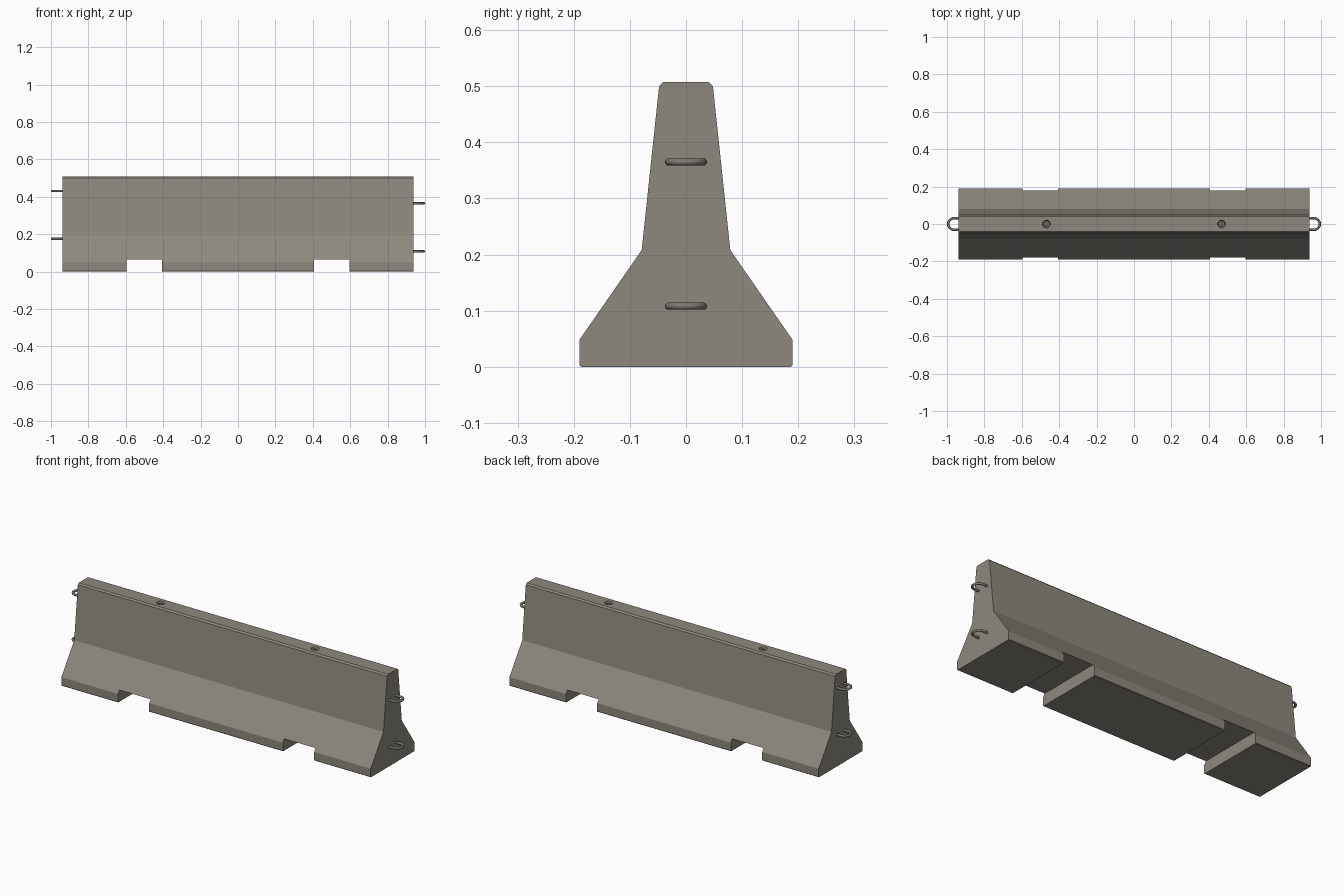
import bpy, bmesh, math
from mathutils import Matrix

if "Cube" in bpy.data.objects:
    bpy.data.objects.remove(bpy.data.objects["Cube"])


def material(name, rgb):
    m = bpy.data.materials.new(name)
    m.diffuse_color = (*rgb, 1)
    m.use_nodes = True
    m.node_tree.nodes["Principled BSDF"].inputs["Base Color"].default_value = m.diffuse_color
    return m


CONCRETE = material("grey concrete", (0.27, 0.25, 0.21))
STEEL = material("dull steel", (0.20, 0.19, 0.17))
END = 0.9375          # half length of the concrete
TOP = 0.508


def add_object(name, bm, mat):
    bmesh.ops.recalc_face_normals(bm, faces=bm.faces)
    me = bpy.data.meshes.new(name)
    bm.to_mesh(me)
    bm.free()
    me.materials.append(mat)
    ob = bpy.data.objects.new(name, me)
    bpy.context.collection.objects.link(ob)
    return ob


# Concrete barrier: half profile mirrored, then extruded along x
half = [(0.187, 0.0), (0.19, 0.003), (0.19, 0.048), (0.079, 0.208),
        (0.048, 0.500), (0.040, TOP)]
profile = half + [(-y, z) for y, z in reversed(half)]
bm = bmesh.new()
face = bm.faces.new([bm.verts.new((-END, y, z)) for y, z in profile])
ext = bmesh.ops.extrude_face_region(bm, geom=[face])
bmesh.ops.translate(bm, vec=(2 * END, 0, 0),
                    verts=[v for v in ext["geom"] if isinstance(v, bmesh.types.BMVert)])
barrier = add_object("barrier_body", bm, CONCRETE)

# Cutters: two forklift slots below, two lifting sockets on top
bm = bmesh.new()
for s in (-1, 1):
    bmesh.ops.create_cube(bm, size=1, matrix=Matrix.Translation((s * 0.5, 0, 0.0175))
                          @ Matrix.Diagonal((0.19, 0.6, 0.095, 1)))
    bmesh.ops.create_cone(bm, cap_ends=True, segments=20, radius1=0.016, radius2=0.026,
                          depth=0.04, matrix=Matrix.Translation((s * 0.468, 0, TOP)))
cutter = add_object("slot_cutter", bm, CONCRETE)
cutter.hide_render = True
mod = barrier.modifiers.new("slots", "BOOLEAN")
mod.operation = "DIFFERENCE"
mod.solver = "EXACT"
mod.object = cutter
bpy.context.view_layer.objects.active = barrier
bpy.ops.object.modifier_apply(modifier=mod.name)
bpy.data.objects.remove(cutter)

# Lifting pins inside the sockets
for s in (-1, 1):
    bm = bmesh.new()
    bmesh.ops.create_cone(bm, cap_ends=True, segments=16, radius1=0.010, radius2=0.010,
                          depth=0.018, matrix=Matrix.Translation((s * 0.468, 0, TOP - 0.013)))
    add_object("lifting_pin", bm, STEEL)


# Steel connecting loops: U-shaped rods, staggered in height between the ends
def connector_loop(side, z, r=0.031, tube=0.0065, sides=10):
    cx = 1.0 - r - tube
    arc = [math.radians(-90 + 180 * i / 14) for i in range(15)]
    path = [(END - 0.02, -r, 0, -1)]
    path += [(cx + r * math.cos(a), r * math.sin(a), math.cos(a), math.sin(a)) for a in arc]
    path += [(END - 0.02, r, 0, 1)]
    bm = bmesh.new()
    rings = []
    for x, y, nx, ny in path:
        ring = []
        for k in range(sides):
            t = 2 * math.pi * k / sides
            c = tube * math.cos(t)
            ring.append(bm.verts.new((side * (x + nx * c), y + ny * c,
                                      z + tube * math.sin(t))))
        rings.append(ring)
    for a, b in zip(rings, rings[1:]):
        for k in range(sides):
            j = (k + 1) % sides
            bm.faces.new((a[k], a[j], b[j], b[k])).smooth = True
    bm.faces.new(rings[0])
    bm.faces.new(rings[-1])
    add_object("connector_loop", bm, STEEL)


for side, heights in ((-1, (0.431, 0.175)), (1, (0.365, 0.108))):
    for z in heights:
        connector_loop(side, z)
